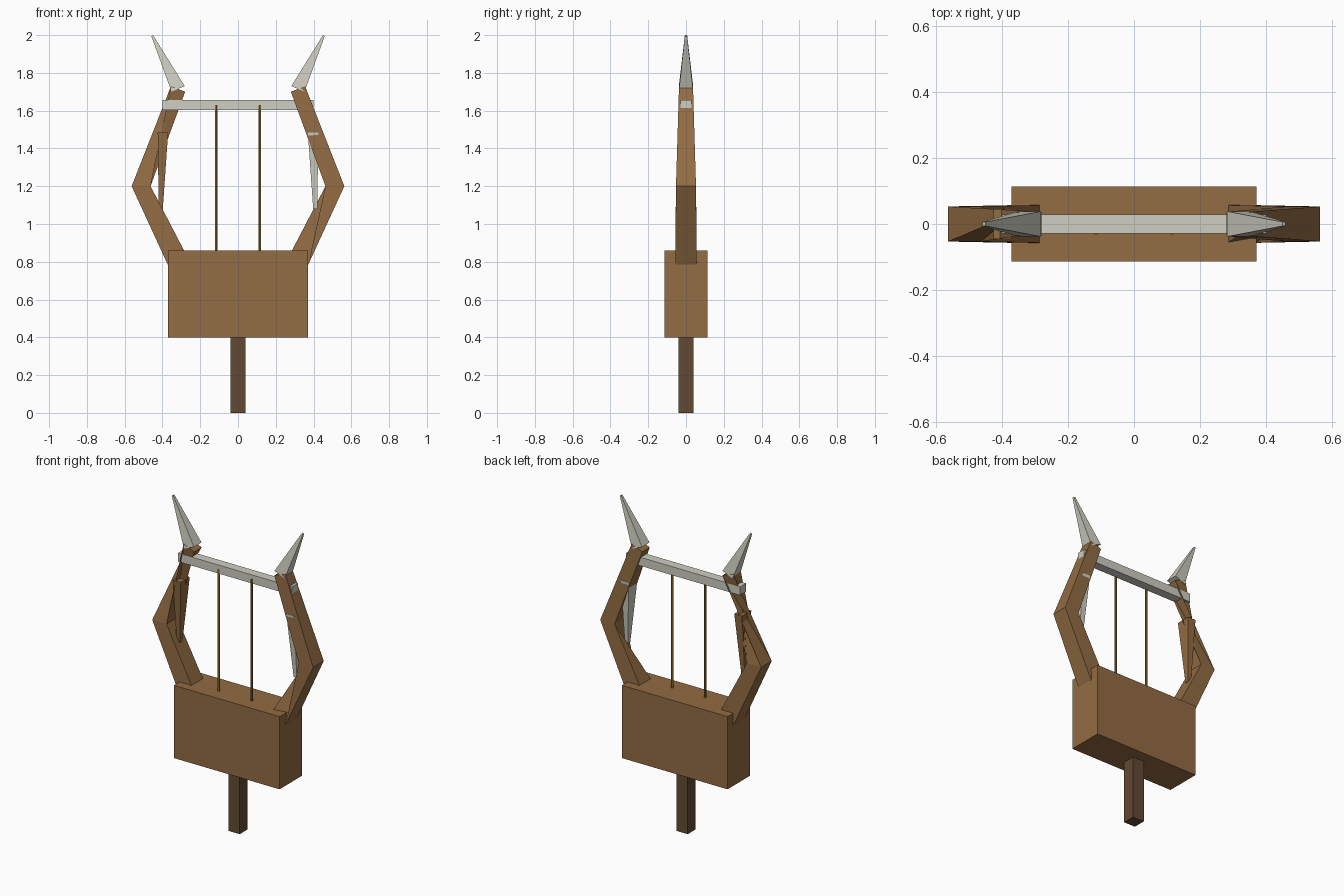
import bpy, bmesh, math
from mathutils import Vector

if "Cube" in bpy.data.objects:
    bpy.data.objects.remove(bpy.data.objects["Cube"])


def material(name, rgb):
    m = bpy.data.materials.new(name)
    m.diffuse_color = (*rgb, 1)
    m.use_nodes = True
    m.node_tree.nodes["Principled BSDF"].inputs["Base Color"].default_value = m.diffuse_color
    return m


WOOD = material("wood", (0.29, 0.15, 0.056))
DARK = material("dark_wood", (0.125, 0.068, 0.033))
BONE = material("bone", (0.63, 0.62, 0.54))
GOLD = material("gold", (0.27, 0.18, 0.025))


def build(name, verts, faces, mat):
    mesh = bpy.data.meshes.new(name)
    mesh.from_pydata(verts, [], faces)
    bm = bmesh.new()
    bm.from_mesh(mesh)
    bmesh.ops.recalc_face_normals(bm, faces=bm.faces)
    bm.to_mesh(mesh)
    bm.free()
    mesh.materials.append(mat)
    ob = bpy.data.objects.new(name, mesh)
    bpy.context.collection.objects.link(ob)
    return ob


def ring(outer, inner, y):
    """Four corners: outer front, outer back, inner back, inner front."""
    return [(outer[0], -y, outer[1]), (outer[0], y, outer[1]),
            (inner[0], y, inner[1]), (inner[0], -y, inner[1])]


def loft(name, rings, mat, side=1, diagonals=None):
    """Join four-corner rings; diagonals[i] splits the quads of segment i."""
    verts = [(x * side, y, z) for r in rings for x, y, z in r]
    faces = [(3, 2, 1, 0), tuple(range(len(verts) - 4, len(verts)))]
    for i in range(len(rings) - 1):
        for k in range(4):
            n = (k + 1) % 4
            a, b, c, d = i * 4 + k, i * 4 + n, i * 4 + 4 + n, i * 4 + 4 + k
            split = diagonals[i][k] if diagonals and diagonals[i] else None
            if split is None:
                faces.append((a, b, c, d))
            elif split == "a":
                faces += [(a, b, c), (a, c, d)]
            else:
                faces += [(a, b, d), (b, c, d)]
    return build(name, verts, faces, mat)


def box(name, lo, hi, mat):
    return loft(name, [ring((hi[0], z), (lo[0], z), hi[1]) for z in (lo[2], hi[2])], mat)


def turn(r):
    return r[1:] + r[:1]


# Sound box and handle
box("sound_box", (-0.37, -0.113, 0.40), (0.37, 0.113, 0.86), WOOD)
box("handle", (-0.04, -0.04, 0), (0.04, 0.04, 0.40), DARK)

# Bent arms, each with one twisted segment
foot = ring((0.372, 0.785), (0.282, 0.853), 0.057)
elbow = ring((0.563, 1.2), (0.463, 1.2), 0.053)
top = ring((0.355, 1.73), (0.28, 1.70), 0.037)
loft("right_arm", [turn(foot), elbow, top], WOOD, 1, ["aaba", None])
loft("left_arm", [foot, elbow, turn(top)], WOOD, -1, [None, "aaaa"])

for side, label, mat in ((1, "right", BONE), (-1, "left", WOOD)):
    # Pointed horn at the arm tip
    loft(label + "_horn", [ring((0.352, 1.70), (0.282, 1.73), 0.038),
                           ring((0.459, 1.995), (0.450, 2.0), 0.006)], BONE, side)
    # Tapered wedge inside the arm
    loft(label + "_wedge", [ring((0.42, 1.08), (0.398, 1.08), 0.012),
                            ring((0.425, 1.485), (0.37, 1.485), 0.046)], mat, side)

# Crossbar
box("crossbar", (-0.40, -0.029, 1.603), (0.40, 0.029, 1.657), BONE)

# Strings
for x, label in ((-0.115, "left"), (0.115, "right")):
    bpy.ops.mesh.primitive_cylinder_add(vertices=6, radius=0.007, depth=0.79,
                                        location=(x, -0.027, 1.235))
    ob = bpy.context.object
    ob.name = label + "_string"
    ob.data.materials.append(GOLD)
